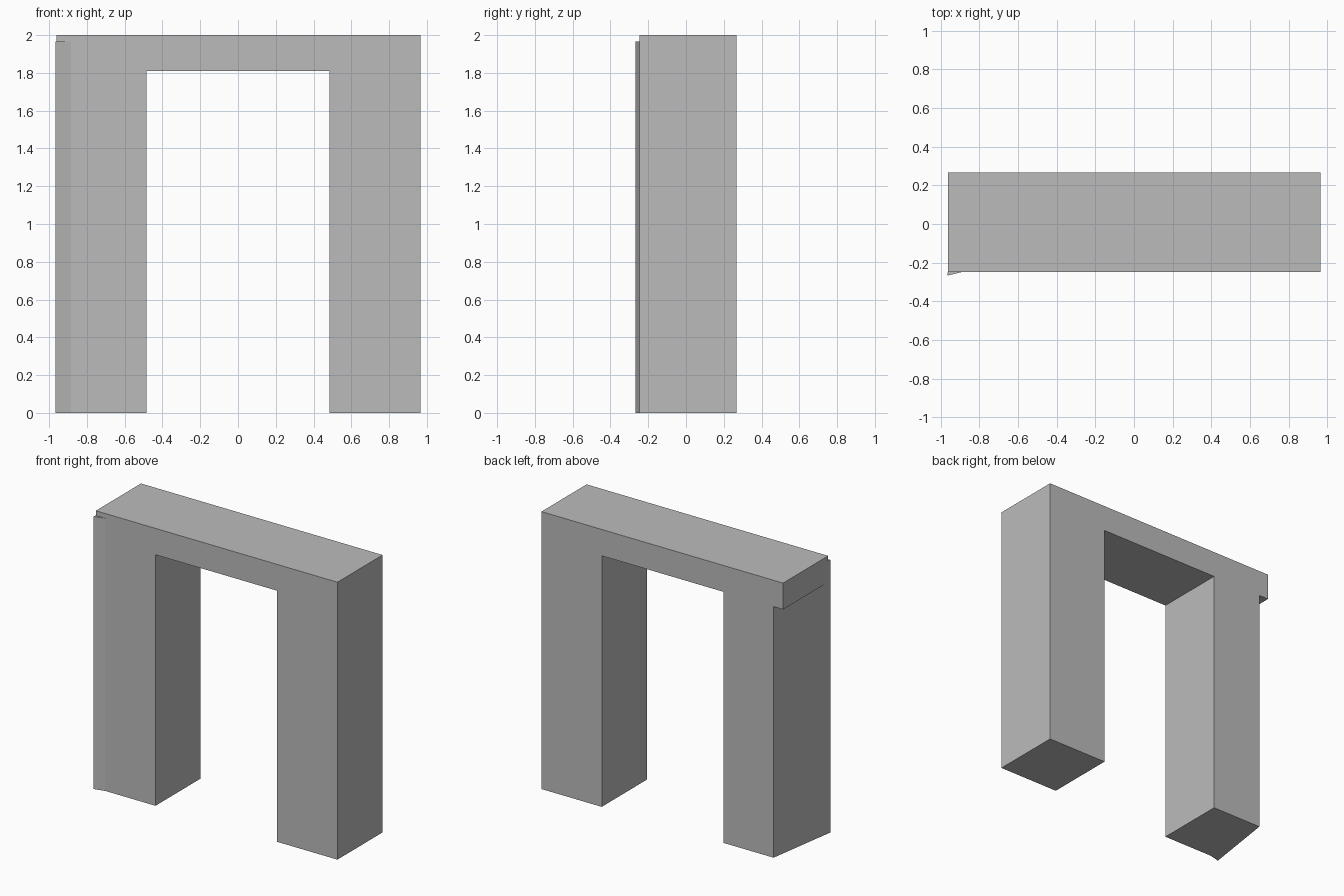
import bpy
import bmesh
from mathutils import Vector

cube = bpy.data.objects.get("Cube")
if cube:
    bpy.data.objects.remove(cube, do_unlink=True)

grey = bpy.data.materials.new("plain_grey")
grey.use_nodes = True
COLOUR = (0.5, 0.5, 0.5, 1)
grey.diffuse_color = COLOUR
grey.node_tree.nodes["Principled BSDF"].inputs["Base Color"].default_value = COLOUR


def prism(name, outline, sweep):
    """Extrude a closed outline along the sweep vector."""
    bm = bmesh.new()
    face = bm.faces.new([bm.verts.new(p) for p in outline])
    ext = bmesh.ops.extrude_face_region(bm, geom=[face], use_keep_orig=True)
    moved = [v for v in ext["geom"] if isinstance(v, bmesh.types.BMVert)]
    bmesh.ops.translate(bm, verts=moved, vec=Vector(sweep))
    bmesh.ops.recalc_face_normals(bm, faces=bm.faces)
    mesh = bpy.data.meshes.new(name)
    bm.to_mesh(mesh)
    bm.free()
    mesh.materials.append(grey)
    obj = bpy.data.objects.new(name, mesh)
    bpy.context.collection.objects.link(obj)
    return obj


FRONT, BACK = -0.247, 0.267      # main wall faces
INNER, OUTER = 0.485, 0.966      # opening and outer edge
BEAM_END, LEG_SIDE = -0.961, -0.885
UNDER, TOP = 1.81, 2.0

# Doorway: two legs and a beam that overhangs the right leg
outline = [(LEG_SIDE, 0), (-INNER, 0), (-INNER, UNDER), (INNER, UNDER),
           (INNER, 0), (OUTER, 0), (OUTER, TOP), (BEAM_END, TOP),
           (BEAM_END, UNDER), (LEG_SIDE, UNDER)]
prism("doorway_frame", [(x, FRONT, z) for x, z in outline], (0, BACK - FRONT, 0))

# Skewed outer side of the right leg, its front corner standing proud
prism("skewed_leg_side",
      [(-OUTER, -BACK, 0), (LEG_SIDE, FRONT, 0), (LEG_SIDE, BACK, 0)],
      (0, 0, 1.965))
